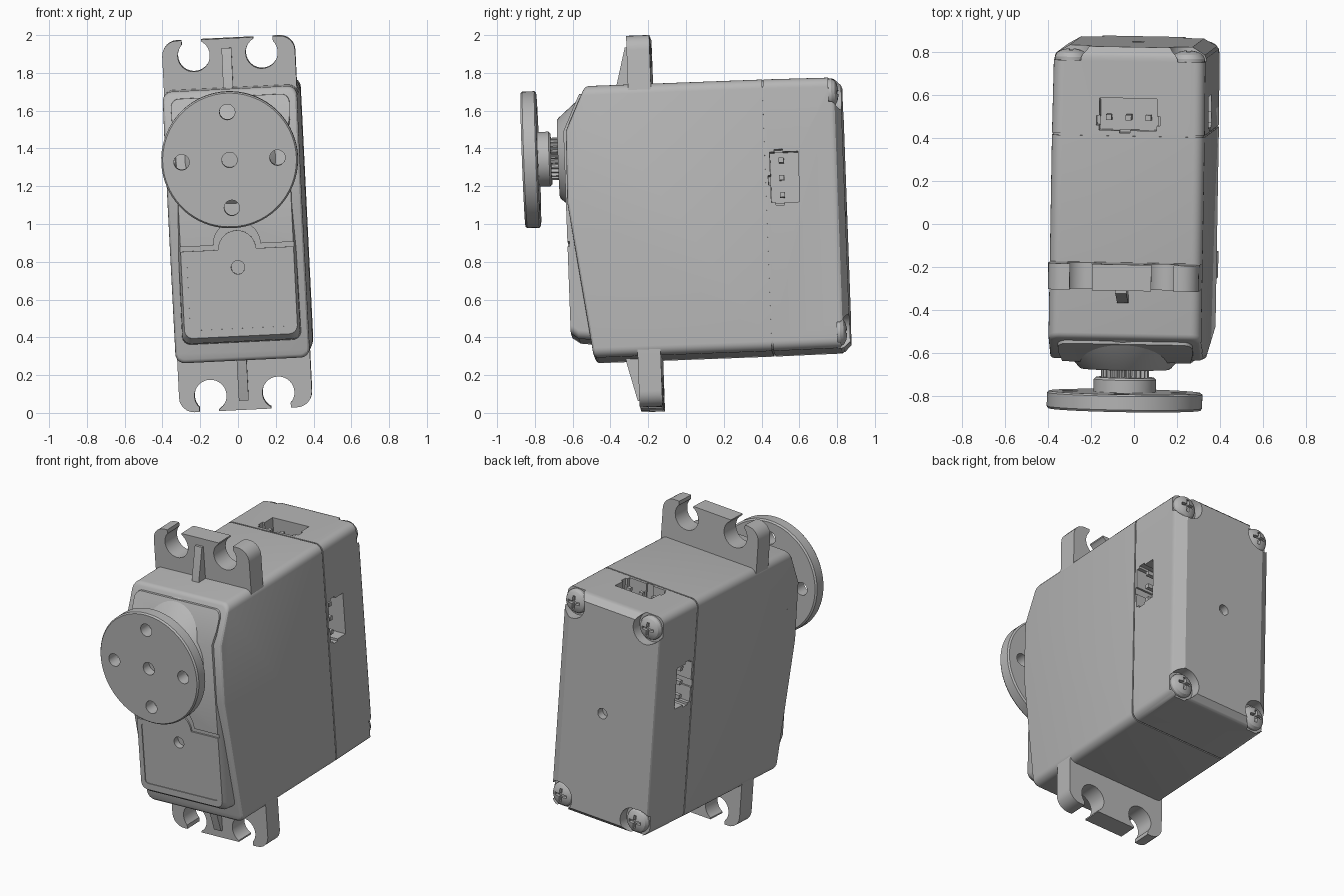
import bpy, bmesh
from math import sin, cos, pi, radians
from mathutils import Matrix, Quaternion, Vector

if "Cube" in bpy.data.objects:
    bpy.data.objects.remove(bpy.data.objects["Cube"])

grey = bpy.data.materials.new("plain grey")
grey.use_nodes = True
grey.diffuse_color = (0.47, 0.47, 0.47, 1)
grey.node_tree.nodes["Principled BSDF"].inputs["Base Color"].default_value = grey.diffuse_color
parts = []


# ---------- helpers ----------
def loft(name, rings, keep=True):
    """Closed skin through rings of equal length, capped at both ends."""
    bm = bmesh.new()
    loops = [[bm.verts.new(p) for p in ring] for ring in rings]
    n = len(loops[0])
    for a, b in zip(loops, loops[1:]):
        for i in range(n):
            j = (i + 1) % n
            bm.faces.new((a[i], a[j], b[j], b[i]))
    bm.faces.new(loops[0])
    bm.faces.new(loops[-1])
    bmesh.ops.recalc_face_normals(bm, faces=bm.faces)
    mesh = bpy.data.meshes.new(name)
    bm.to_mesh(mesh)
    bm.free()
    mesh.materials.append(grey)
    ob = bpy.data.objects.new(name, mesh)
    bpy.context.collection.objects.link(ob)
    if keep:
        parts.append(ob)
    return ob


def along_y(pts, y):
    return [(x, y, z) for x, z in pts]


def prism_y(name, pts, y0, y1, keep=True):
    return loft(name, [along_y(pts, y0), along_y(pts, y1)], keep)


def prism_x(name, pts, x0, x1, keep=True):
    return loft(name, [[(x, y, z) for y, z in pts] for x in (x0, x1)], keep)


def box(name, a, b, keep=True):
    (x0, y0, z0), (x1, y1, z1) = a, b
    return prism_y(name, [(x0, z0), (x1, z0), (x1, z1), (x0, z1)], y0, y1, keep)


def circle(r, cx=0, cz=0, n=40):
    return [(cx + r * cos(2 * pi * i / n), cz + r * sin(2 * pi * i / n)) for i in range(n)]


def turned(name, profile, cx, cz, n=40, keep=True):
    return loft(name, [along_y(circle(r, cx, cz, n), y) for y, r in profile], keep)


def rrect(hx, z0, z1, r, n=6):
    pts = []
    for k, (cx, cz) in enumerate([(hx - r, z1 - r), (r - hx, z1 - r), (r - hx, z0 + r), (hx - r, z0 + r)]):
        for i in range(n + 1):
            a = pi / 2 * (k + i / n)
            pts.append((cx + r * cos(a), cz + r * sin(a)))
    return pts


def cut(ob, cutter):
    mod = ob.modifiers.new("cut", 'BOOLEAN')
    mod.operation, mod.solver, mod.object = 'DIFFERENCE', 'EXACT', cutter
    bpy.context.view_layer.objects.active = ob
    bpy.ops.object.modifier_apply(modifier=mod.name)
    bpy.data.objects.remove(cutter)


def round_front(ob, width, limit):
    """Round the sharp edges that lie ahead of the limit."""
    bm = bmesh.new()
    bm.from_mesh(ob.data)
    sharp = [e for e in bm.edges if len(e.link_faces) == 2
             and max(v.co.y for v in e.verts) < limit and e.calc_face_angle() > 0.55]
    bmesh.ops.bevel(bm, geom=sharp, offset=width, segments=3, profile=0.5, affect='EDGES')
    bm.to_mesh(ob.data)
    bm.free()


# ---------- case: shell with seam and chamfered rear ----------
W, LO, HI = 0.356, -0.705, 0.735
case = loft("case", [along_y(rrect(W - d, LO + e, HI - e, 0.05), y) for y, d, e in [
    (-0.7, 0, 0), (0.436, 0, 0), (0.436, 0.006, 0.006), (0.444, 0.006, 0.006),
    (0.444, 0, 0), (0.80, 0.003, 0.003), (0.815, 0.01, 0.008), (0.85, 0.07, 0.04)]])
cut(case, prism_x("shell_cutter", [(-1, -1), (-0.468, -1), (-0.618, 0.12), (-0.612, 0.5),
                                   (-0.44, 0.87), (-0.44, 1), (-1, 1)], -1, 1, False))
round_front(case, 0.02, -0.44)

# ---------- raised front panel ----------
panel = loft("front_panel", [along_y(rrect(w, z0, z1, 0.045), y) for y, w, z0, z1 in [
    (-0.4, 0.322, -0.62, 0.70), (-0.585, 0.312, -0.60, 0.695),
    (-0.612, 0.303, -0.58, 0.69), (-0.66, 0.29, -0.55, 0.68)]])
cut(panel, prism_x("panel_cutter", [(-1, -1), (-0.626, -1), (-0.626, 0.5), (-0.45, 0.88),
                                    (-0.45, 1), (-1, 1)], -1, 1, False))

# Arched groove between the gear cover and the lower panel
ARCH_Z = -0.11


def arch(r, z, n=14):
    arc = [(r * cos(pi * i / n), z + r * sin(pi * i / n)) for i in range(n + 1)]
    return [(0.33, z)] + arc + [(-0.33, z)]


groove = arch(0.125, ARCH_Z + 0.025) + arch(0.1, ARCH_Z)[::-1]
cut(panel, prism_y("groove_cutter", groove, -0.7, -0.616, False))
cut(panel, prism_y("label_cutter", rrect(0.268, -0.53, -0.135, 0.02), -0.7, -0.621, False))
cut(panel, prism_y("hole_cutter", circle(0.036, 0, -0.207, 24), -0.7, -0.58, False))

# ---------- output shaft and round horn ----------
SX, SZ = -0.012, 0.372
turned("shaft_boss", [(-0.5, 0.345), (-0.545, 0.31), (-0.655, 0.215), (-0.662, 0.205)], SX, SZ, 64)
TEETH = 24
spline = [((0.112 if i % 4 < 2 else 0.094) * cos(pi * i / 2 / TEETH) + SX,
           (0.112 if i % 4 < 2 else 0.094) * sin(pi * i / 2 / TEETH) + SZ) for i in range(4 * TEETH)]
prism_y("splined_shaft", spline, -0.73, -0.64)
horn = turned("round_horn", [(-0.70, 0.135), (-0.71, 0.145), (-0.768, 0.145), (-0.768, 0.352), (-0.776, 0.362),
                             (-0.84, 0.362), (-0.85, 0.354)], SX, SZ, 72)
for dx, dz in [(0, 0), (1, 0), (-1, 0), (0, 1), (0, -1)]:
    depth = -0.79 if dx == dz else -0.7
    cut(horn, prism_y("horn_hole", circle(0.041, SX + dx * 0.254, SZ + dz * 0.254, 24), -0.9, depth, False))

# ---------- mounting flange with open holes, and its ribs ----------
FZ = 0.01
flange = prism_y("mounting_flange", rrect(0.352, FZ - 0.985, FZ + 0.985, 0.08), -0.275, -0.153)
for sz in (1, -1):
    for sx in (1, -1):
        x, z = sx * 0.18 - 0.005, FZ + sz * 0.902
        cut(flange, prism_y("eye_cutter", circle(0.085, x, z, 32), -0.5, 0, False))
        x += sx * 0.01
        z0, z1 = sorted((z, z + sz * 0.3))
        cut(flange, box("slot_cutter", (x - 0.052, -0.5, z0), (x + 0.052, 0, z1), False))
    rib = [(-0.26, 0.66), (-0.345, 0.70), (-0.34, 0.74), (-0.29, 0.935), (-0.26, 0.935)]
    prism_x("flange_rib", [(y, FZ + sz * z) for y, z in rib], -0.036, 0.016)


# ---------- three connector sockets with pins ----------
def socket_box(name, side, u0, u1, v0, v1, d0, d1, keep):
    if side == 0:      # top
        a, b = (u0, v0, HI - d1), (u1, v1, HI - d0)
    else:              # flanks
        xs = sorted((side * (W - d0), side * (W - d1)))
        a, b = (xs[0], v0, 0.212 + u0), (xs[1], v1, 0.212 + u1)
    return box(name, a, b, keep)


for side in (0, 1, -1):
    cut(case, socket_box("socket_cutter", side, -0.134, 0.134, 0.462, 0.612, -0.1, 0.13, False))
    cut(case, socket_box("key_cutter", side, -0.148, 0.148, 0.485, 0.53, -0.1, 0.12, False))
    cut(case, socket_box("notch_cutter", side, -0.04, 0.01, 0.45, 0.48, -0.1, 0.12, False))
    for u in (-0.092, 0, 0.092):
        socket_box("connector_pin", side, u - 0.013, u + 0.013, 0.508, 0.534, 0.03, 0.14, True)

# ---------- rear hole and corner screws ----------
cut(case, prism_y("rear_hole_cutter", circle(0.034, 0, 0.015, 24), 0.8, 1, False))
for sx in (1, -1):
    for sz in (1, -1):
        x, z = sx * 0.273, 0.018 + sz * 0.634
        cut(case, prism_y("pocket_cutter", circle(0.094, x, z), 0.785, 1, False))
        screw = turned("corner_screw", [(0.77, 0.075), (0.80, 0.076), (0.818, 0.066),
                                        (0.83, 0.045), (0.836, 0.02)], x, z, 32)
        for a, b in ((0.042, 0.009), (0.009, 0.042)):
            cut(screw, box("cross_cutter", (x - a, 0.812, z - b), (x + a, 0.9, z + b), False))

# ---------- shading and overall tilt ----------
bpy.ops.object.select_all(action='DESELECT')
tilt = Vector((0.037, -0.049, -0.018))
pose = Matrix.Translation((0, 0, 1)) @ Quaternion(tilt.normalized(), tilt.length).to_matrix().to_4x4()
for ob in parts:
    ob.matrix_world = pose
    ob.select_set(True)
bpy.context.view_layer.objects.active = case
bpy.ops.object.shade_smooth_by_angle(angle=radians(28))
